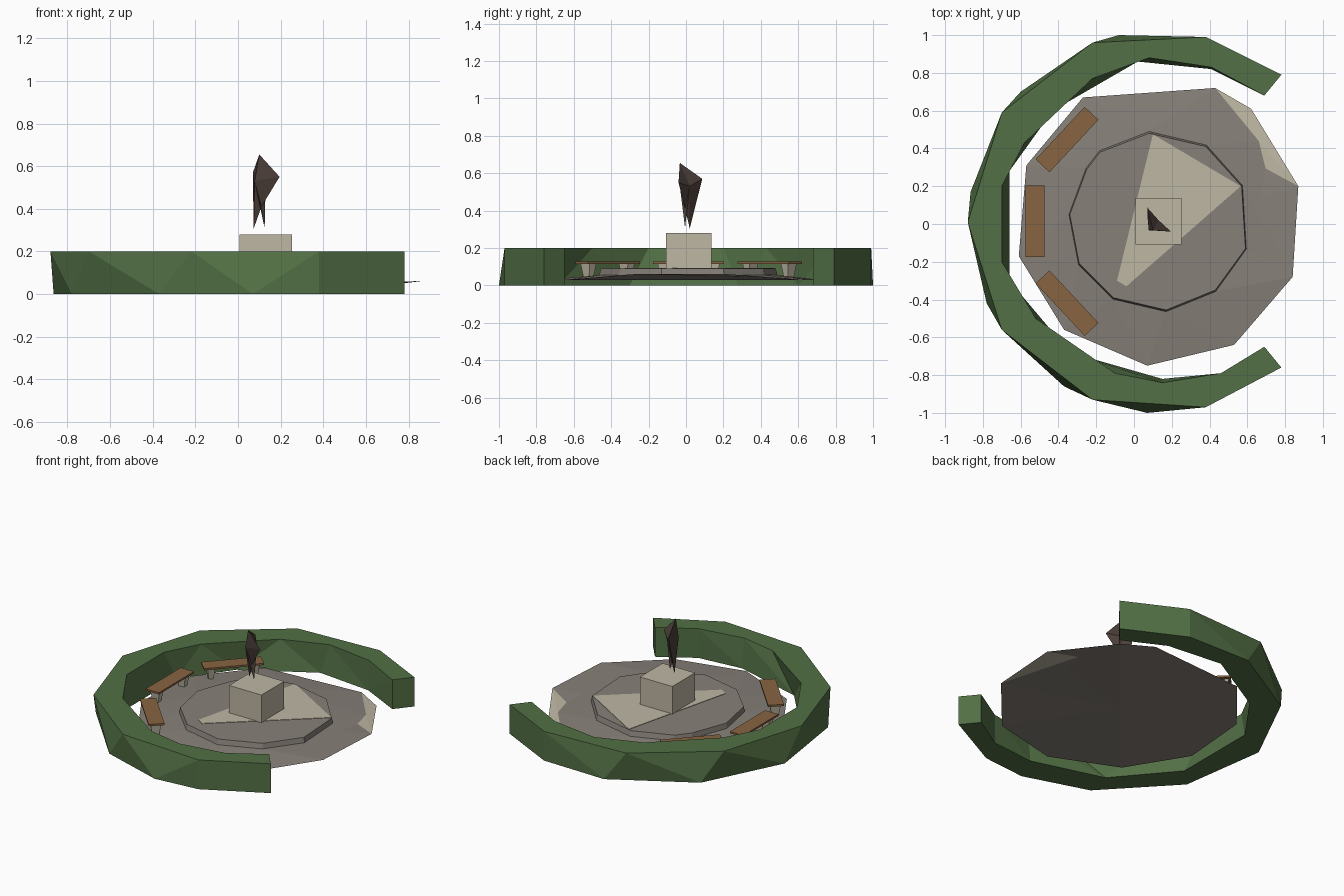
import bpy, bmesh, math
from mathutils import Matrix, Vector

if "Cube" in bpy.data.objects:
    bpy.data.objects.remove(bpy.data.objects["Cube"])


def material(name, r, g, b):
    m = bpy.data.materials.new(name)
    lin = [((c / 255 + 0.055) / 1.055) ** 2.4 for c in (r, g, b)]
    m.diffuse_color = (*lin, 1)
    m.use_nodes = True
    m.node_tree.nodes["Principled BSDF"].inputs["Base Color"].default_value = m.diffuse_color
    return m


GREEN = material("hedge green", 82, 112, 69)
GREY = material("paving grey", 135, 128, 121)
PALE = material("pale stone", 190, 183, 163)
BROWN = material("bench wood", 136, 100, 66)
DARK = material("dark bronze", 76, 63, 58)


def finish(name, bm, *mats):
    bmesh.ops.remove_doubles(bm, verts=bm.verts, dist=0.0005)
    bmesh.ops.recalc_face_normals(bm, faces=bm.faces)
    me = bpy.data.meshes.new(name)
    bm.to_mesh(me)
    bm.free()
    for m in mats:
        me.materials.append(m)
    ob = bpy.data.objects.new(name, me)
    bpy.context.collection.objects.link(ob)
    return ob


def face(bm, pts, mat=0):
    f = bm.faces.new([bm.verts.new(p) for p in pts])
    f.material_index = mat
    return f


def angles(pts, cx):
    out = []
    for p in pts:
        a = math.atan2(p[1], p[0] - cx) % math.tau
        while out and a < out[-1]:
            a += math.tau
        out.append(a)
    return out


def bridge(bm, a, b, cx=0.1):
    """Triangle strip between two point runs, advancing by angle."""
    aa, ab = angles(a, cx), angles(b, cx)
    i = j = 0
    while i < len(a) - 1 or j < len(b) - 1:
        if j == len(b) - 1 or (i < len(a) - 1 and aa[i + 1] <= ab[j + 1]):
            face(bm, (a[i], a[i + 1], b[j]))
            i += 1
        else:
            face(bm, (a[i], b[j + 1], b[j]))
            j += 1


def at(pts, z):
    return [(x, y, z) for x, y in pts]


# Hedge: open ring with faceted walls
out_top = at([(.78, .79), (.38, .99), (-.22, .96), (-.70, .59), (-.88, .01),
              (-.70, -.56), (-.22, -.93), (.38, -.97), (.78, -.76)], .2)
out_low = at([(.78, .79), (.38, .99), (-.08, 1.0), (-.60, .70), (-.865, .17),
              (-.78, -.42), (-.37, -.86), (.07, -1.0), (.38, -.97), (.78, -.76)], 0)
in_top = at([(.69, .68), (.41, .83), (.08, .88), (-.22, .77), (-.58, .43),
             (-.70, .20), (-.70, -.20), (-.52, -.50), (-.10, -.79), (.15, -.84),
             (.46, -.79), (.69, -.65)], .2)
in_low = at([(.69, .68), (.41, .82), (.02, .86), (-.43, .60), (-.66, .28),
             (-.66, -.30), (-.34, -.68), (.15, -.82), (.46, -.79), (.69, -.65)], 0)
bm = bmesh.new()
bridge(bm, out_top, out_low)
bridge(bm, in_top, in_low)
bridge(bm, out_top, in_top)
bridge(bm, out_low, in_low)
for k in (0, -1):
    face(bm, (out_top[k], in_top[k], in_low[k], out_low[k]))
finish("hedge", bm, GREEN)

# Paving: thin sheet with a low raised disc and a pale edge patch
rim = at([(.43, .72), (-.27, .67), (-.57, .31), (-.61, -.17), (-.37, -.56),
          (.07, -.75), (.53, -.64)], .03) + [(.84, -.28, .06)]
edge = [(.87, .20, .062), (.62, .61, .03)]
corner = (.66, .44, .045)
disc = [(.38, .41), (.08, .48), (-.18, .38), (-.25, .29), (-.34, .05), (-.29, -.21),
        (-.11, -.39), (.17, -.455), (.43, -.35), (.59, -.13), (.57, .20)]
base = at([(.12 + (x - .12) * 1.01, y * 1.02) for x, y in disc], .055)
top = at(disc, .09)
bm = bmesh.new()
bridge(bm, rim + [corner, rim[0]], base + base[:1])
for p, q in zip((rim[-1], edge[0], edge[1]), (edge[0], edge[1], rim[0])):
    face(bm, (p, q, corner), 1)
for i in range(len(disc)):
    j = (i + 1) % len(disc)
    face(bm, (base[i], base[j], top[j], top[i]))
face(bm, top)
loop = rim + edge
for i, p in enumerate(loop):
    face(bm, (p, loop[(i + 1) % len(loop)], (.12, 0, .028)))
finish("paving", bm, GREY, PALE)

# Pale inlay on the raised disc
bm = bmesh.new()
inlay = [(.10, .475), (-.09, -.30), (-.04, -.33), (.565, .20)]
lo, hi = at(inlay, .088), at(inlay, .093)
face(bm, lo)
face(bm, hi)
for i in range(4):
    j = (i + 1) % 4
    face(bm, (lo[i], lo[j], hi[j], hi[i]))
finish("disc_inlay", bm, PALE)


def block(bm, centre, size, taper=1.0, turn=Matrix()):
    """Box whose lower end is scaled by taper."""
    vs = bmesh.ops.create_cube(bm, size=1)["verts"]
    for v in vs:
        k = taper if v.co.z < 0 else 1
        p = Vector((v.co.x * size[0] * k, v.co.y * size[1] * k, v.co.z * size[2]))
        v.co = turn @ (p + Vector(centre))


# Pedestal
bm = bmesh.new()
block(bm, (.13, .015, .18), (.245, .245, .20))
finish("pedestal", bm, PALE)

# Statue: faceted shard on two thin legs
apex, right, left = (.10, -.033, .655), (.195, -.04, .55), (.07, .087, .57)
front, back, fork = (.078, -.033, .53), (.13, .02, .53), (.11, -.005, .41)
leg_a, leg_b = (.073, .02, .305), (.125, -.005, .308)
bm = bmesh.new()
for tri in ((apex, front, right), (apex, left, front), (apex, right, back),
            (apex, back, left), (front, fork, right), (right, fork, back),
            (front, left, leg_a), (front, leg_a, fork), (left, back, leg_a),
            (back, fork, leg_a), (front, leg_b, fork), (fork, leg_b, back)):
    face(bm, tri)
finish("statue", bm, DARK)

# Benches: three plank seats on tapered stone legs
for n, deg in enumerate((137, 180, 223), 1):
    turn = Matrix.Translation((.11, .014, 0)) @ Matrix.Rotation(math.radians(deg), 4, "Z")
    bm = bmesh.new()
    block(bm, (.635, 0, .121), (.10, .38, .012), 1, turn)
    finish(f"bench_seat_{n}", bm, BROWN)
    bm = bmesh.new()
    for y in (-.14, .14):
        block(bm, (.635, y, .076), (.07, .05, .08), .6, turn)
    finish(f"bench_legs_{n}", bm, PALE)
